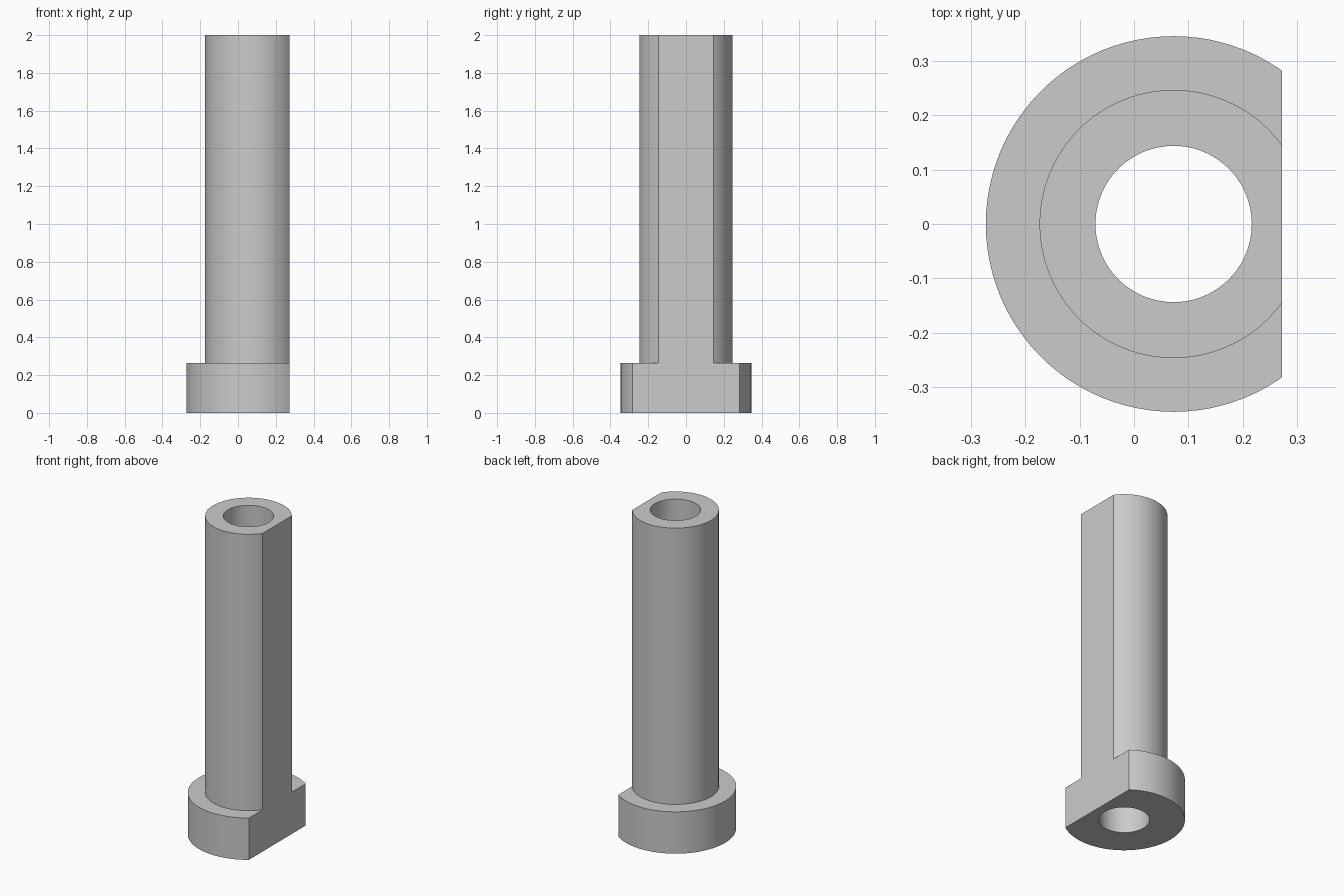
import bpy, bmesh, math
from mathutils import Vector

cube = bpy.data.objects.get("Cube")
if cube:
    bpy.data.objects.remove(cube, do_unlink=True)

AXIS_X, FLAT_X = 0.073, 0.273
BORE, SHAFT, FLANGE = 0.144, 0.247, 0.346
STEP, HEIGHT = 0.263, 2.0

# Single plain grey material
grey = bpy.data.materials.new("plain grey")
grey.use_nodes = True
colour = (0.6, 0.6, 0.6, 1)
grey.diffuse_color = colour
grey.node_tree.nodes["Principled BSDF"].inputs["Base Color"].default_value = colour

# Wall profile of the bored, flanged sleeve, turned around its axis
profile = [(BORE, 0), (FLANGE, 0), (FLANGE, STEP),
           (SHAFT, STEP), (SHAFT, HEIGHT), (BORE, HEIGHT)]
bm = bmesh.new()
verts = [bm.verts.new((AXIS_X - r, 0, z)) for r, z in profile]
edges = [bm.edges.new((v, verts[i - 1])) for i, v in enumerate(verts)]
bmesh.ops.spin(bm, geom=verts + edges, cent=(AXIS_X, 0, 0), axis=(0, 0, 1),
               angle=math.tau, steps=96, use_merge=True)
bmesh.ops.remove_doubles(bm, verts=bm.verts, dist=1e-5)

# Slice one side flat through shaft and flange, and close the cut
bmesh.ops.bisect_plane(bm, geom=bm.verts[:] + bm.edges[:] + bm.faces[:],
                       plane_co=Vector((FLAT_X, 0, 0)), plane_no=Vector((1, 0, 0)),
                       clear_outer=True)
rim = [e for e in bm.edges if e.is_boundary]
bmesh.ops.contextual_create(bm, geom=rim)
bmesh.ops.recalc_face_normals(bm, faces=bm.faces)

mesh = bpy.data.meshes.new("flanged_sleeve")
bm.to_mesh(mesh)
bm.free()
mesh.materials.append(grey)
sleeve = bpy.data.objects.new("flanged_sleeve", mesh)
bpy.context.collection.objects.link(sleeve)

# Smooth the round walls, keep rims and flat sharp
bpy.ops.object.select_all(action='DESELECT')
sleeve.select_set(True)
bpy.context.view_layer.objects.active = sleeve
bpy.ops.object.shade_smooth_by_angle(angle=math.radians(30))
